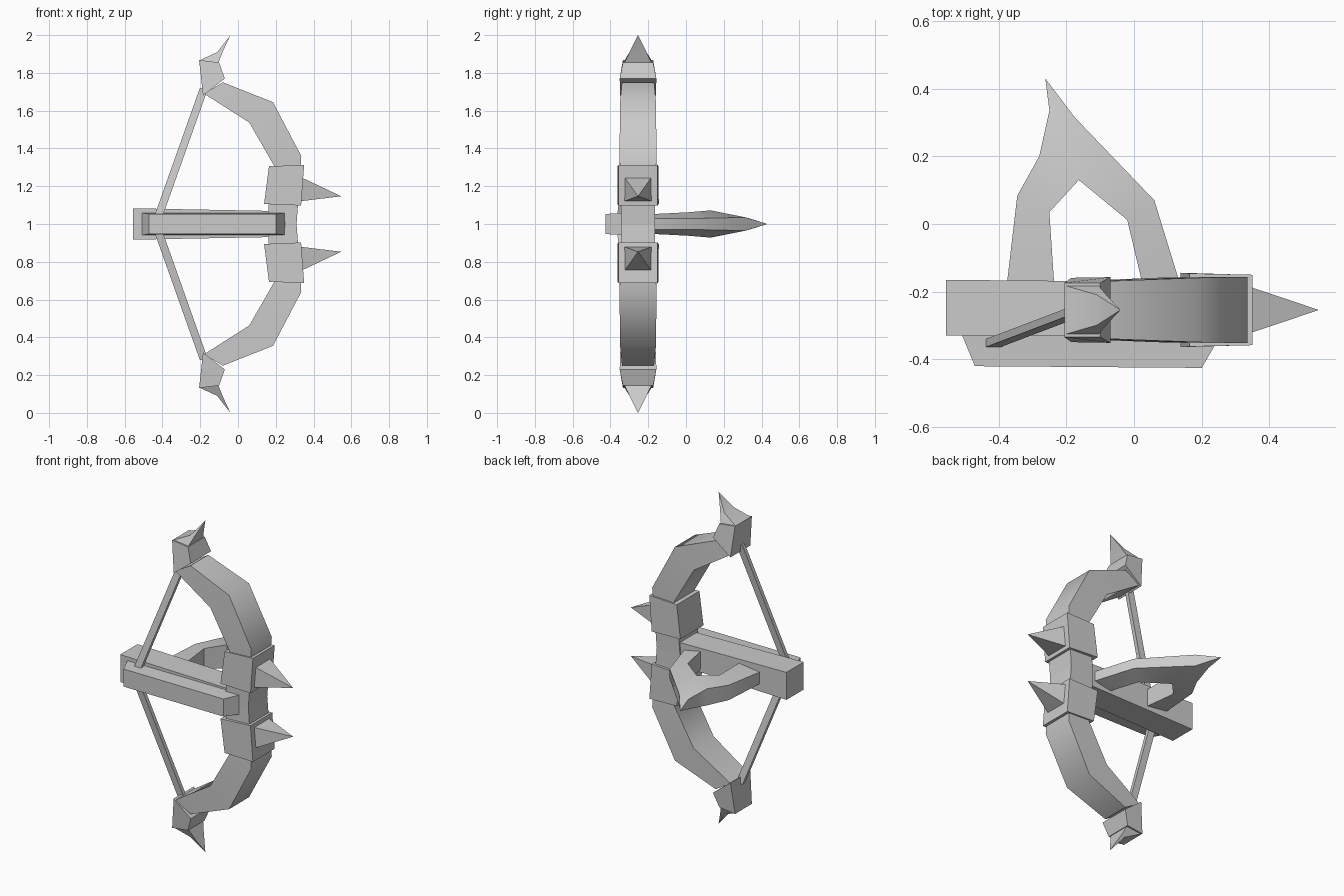
import bpy, bmesh, math
from mathutils import Vector

cube = bpy.data.objects.get("Cube")
if cube:
    bpy.data.objects.remove(cube, do_unlink=True)

grey = bpy.data.materials.new("plain_grey")
grey.use_nodes = True
grey.diffuse_color = (0.6, 0.6, 0.6, 1)
grey.node_tree.nodes["Principled BSDF"].inputs["Base Color"].default_value = (0.6, 0.6, 0.6, 1)

MID_Y = -0.254   # depth of the bow plane
MID_Z = 1.0      # height of the stock axis


def finish(name, bm):
    bmesh.ops.remove_doubles(bm, verts=bm.verts, dist=0.0005)
    bmesh.ops.recalc_face_normals(bm, faces=bm.faces)
    mesh = bpy.data.meshes.new(name)
    bm.to_mesh(mesh)
    bm.free()
    mesh.materials.append(grey)
    mesh.shade_smooth()
    mesh.set_sharp_from_angle(angle=math.radians(45))
    obj = bpy.data.objects.new(name, mesh)
    bpy.context.collection.objects.link(obj)
    return obj


def slab(name, points, cells, place):
    """Plate from (a, b, half thickness) points; cells index the points of each face."""
    bm = bmesh.new()
    front, back = ([bm.verts.new(place(a, b, s * t)) for a, b, t in points] for s in (-1, 1))
    edges = [(c[i - 1], c[i]) for c in cells for i in range(len(c))]
    for c in cells:
        bm.faces.new([front[i] for i in c])
        bm.faces.new([back[i] for i in c])
    for a, b in edges:
        if (b, a) not in edges:
            bm.faces.new([front[a], front[b], back[b], back[a]])
    return finish(name, bm)


def upright(side):
    """Profile seen from the front, b measured from the stock axis."""
    return lambda a, b, t: (a, MID_Y + t, MID_Z + side * b)


def flat(a, b, t):
    """Profile seen from above."""
    return (a, b, MID_Z + t)


quad = [(0, 1, 2, 3)]

# Bow: one limb profile made of (inner, outer) pairs, used above and below
limb = [(-0.18, 0.69, 0.085), (-0.08, 0.75, 0.085),
        (0.06, 0.537, 0.095), (0.185, 0.645, 0.095),
        (0.19, 0.31, 0.098), (0.335, 0.36, 0.098),
        (0.17, 0.20, 0.092), (0.325, 0.20, 0.092),
        (0.155, 0, 0.09), (0.31, 0, 0.09)]
limb_cells = [(i, i + 1, i + 3, i + 2) for i in range(0, 8, 2)]
collar = [(0.164, 0.306, 0.108), (0.35, 0.312, 0.104), (0.334, 0.098, 0.104), (0.138, 0.106, 0.11)]
cap = [(-0.206, 0.868, 0.08), (-0.185, 0.68, 0.095), (-0.07, 0.77, 0.097), (-0.10, 0.855, 0.08)]
claw = [(-0.204, 0.866, 0.072), (-0.11, 0.91, 0.045), (-0.04, 1.0, 0), (-0.082, 0.91, 0.045),
        (-0.105, 0.852, 0.072)]

for label, side in (("upper", 1), ("lower", -1)):
    place = upright(side)
    slab(label + "_limb", limb, limb_cells, place)
    slab(label + "_collar", collar, quad, place)
    slab(label + "_end_cap", cap, quad, place)
    slab(label + "_tip_claw", claw, [(0, 1, 3, 4), (1, 2, 3)], place)

    # Pyramid spike on the collar
    bm = bmesh.new()
    base = [bm.verts.new(place(0.335, 0.184 + dz * 0.063, dy * 0.071))
            for dy, dz in ((-1, -1), (1, -1), (1, 1), (-1, 1))]
    tip = bm.verts.new(place(0.546, 0.147, 0))
    bm.faces.new(base)
    for i in range(4):
        bm.faces.new([base[i - 1], base[i], tip])
    finish(label + "_spike", bm)

    # Bow string, a thin square rod running forward to the rail
    bm = bmesh.new()
    rings = []
    for x, y, h in ((-0.18, -0.262, 0.72), (-0.425, -0.355, 0.03)):
        rings.append([bm.verts.new((x + dx * 0.022, y + dy * 0.012, MID_Z + side * h))
                      for dx, dy in ((-1, -1), (1, -1), (1, 1), (-1, 1))])
        bm.faces.new(rings[-1])
    for i in range(4):
        bm.faces.new([rings[0][i - 1], rings[0][i], rings[1][i], rings[1][i - 1]])
    finish(label + "_string", bm)

# Stock beam, tapering towards the bow
slab("stock", [(-0.555, -0.33, 0.083), (0.24, -0.33, 0.068), (0.24, -0.172, 0.068), (-0.555, -0.165, 0.083)],
     quad, flat)

# Front rail with slanted ends
slab("front_rail", [(-0.508, -0.328, 0.059), (-0.47, -0.42, 0.053), (0.2, -0.425, 0.053), (0.257, -0.328, 0.059)],
     quad, flat)

# Rear grip: two legs joining in a pointed end, thinner along the outer edge
outer = [(-0.377, -0.19, 0.035), (-0.345, 0.083, 0.045), (-0.28, 0.2, 0.05), (-0.25, 0.335, 0.03),
         (-0.262, 0.43, 0), (-0.175, 0.315, 0.035), (0.06, 0.07, 0.03), (0.14, -0.19, 0.03)]
inner = [(-0.235, -0.19, 0.052), (-0.25, 0.035, 0.062), (-0.163, 0.13, 0.072),
         (-0.02, 0.012, 0.062), (0.028, -0.19, 0.052)]
slab("rear_grip", outer + inner,
     [(8, 9, 1, 0), (9, 10, 2, 1), (10, 5, 3, 2), (5, 4, 3), (10, 11, 6, 5), (11, 12, 7, 6)], flat)
